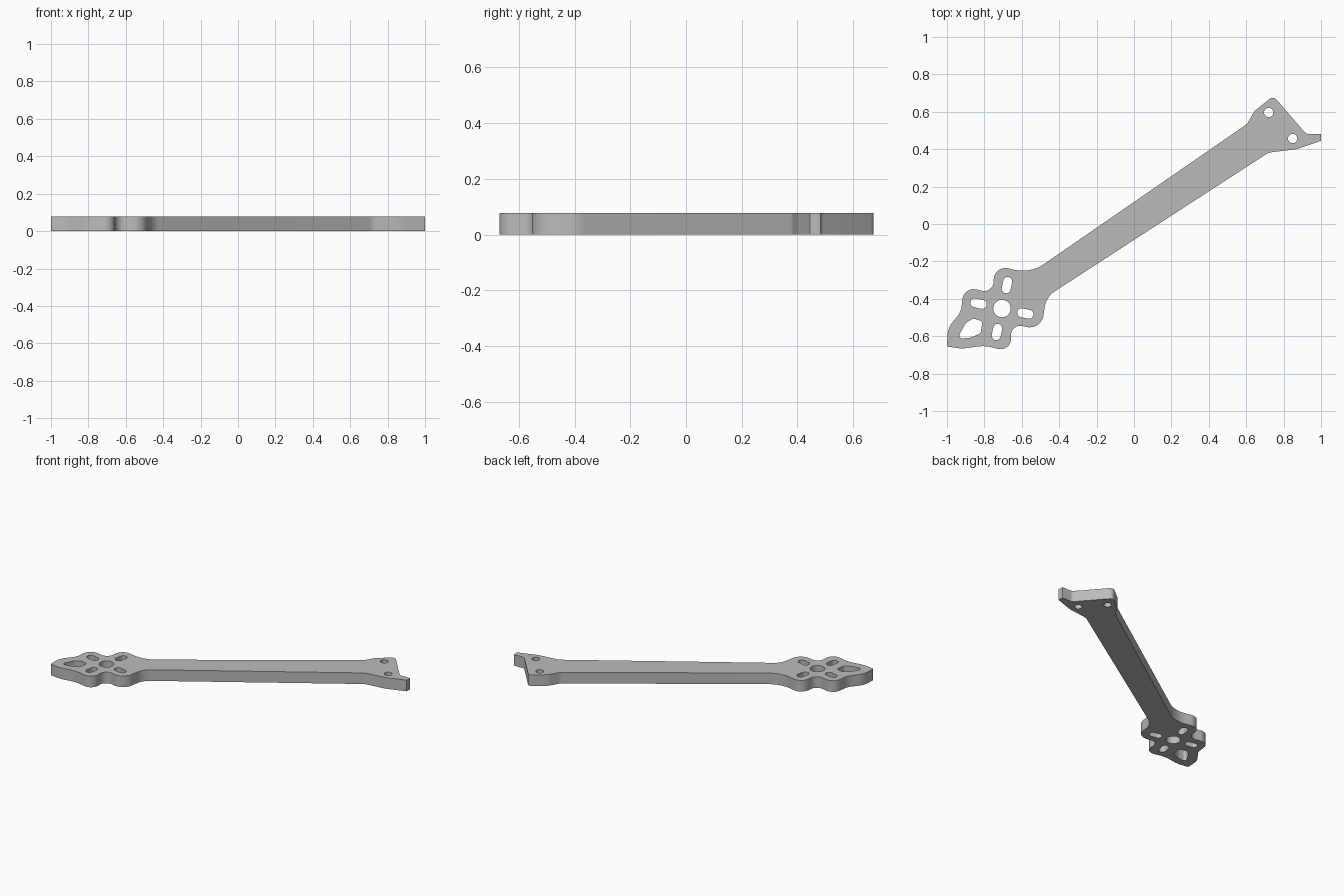
import bpy
import math
from mathutils import Vector

THICKNESS = 0.078
MOTOR = Vector((-0.706, -0.452))

cube = bpy.data.objects.get("Cube")
if cube:
    bpy.data.objects.remove(cube, do_unlink=True)


def fillet(corners, steps=8):
    """Round each (x, y, radius) corner of a closed polygon."""
    pts = [Vector(c[:2]) for c in corners]
    out = []
    for i, (p, c) in enumerate(zip(pts, corners)):
        a, b = pts[i - 1] - p, pts[(i + 1) % len(pts)] - p
        if c[2] == 0:
            out.append(p)
            continue
        half = a.angle(b) / 2
        reach = min(c[2] / math.tan(half), a.length * 0.49, b.length * 0.49)
        radius = reach * math.tan(half)
        mid = (a.normalized() + b.normalized()).normalized()
        centre = p + mid * (radius / math.sin(half))
        start = p + a.normalized() * reach - centre
        sweep = start.angle_signed(p + b.normalized() * reach - centre)
        for k in range(steps + 1):
            t = -sweep * k / steps
            out.append(centre + Vector((
                start.x * math.cos(t) - start.y * math.sin(t),
                start.x * math.sin(t) + start.y * math.cos(t))))
    return out


def slot(centre, radius, stretch=0.0, angle=0.0, steps=12):
    """Round hole, or a slot when stretched along the angle."""
    axis = Vector((math.cos(angle), math.sin(angle))) * stretch
    out = []
    for side in (1, -1):
        for k in range(steps + (side == 1 or stretch > 0)):
            t = angle + side * math.pi / 2 - math.pi + math.pi * k / steps
            if side == -1:
                t = angle + math.pi / 2 + math.pi * k / steps
            out.append(centre + axis * side
                       + Vector((math.cos(t), math.sin(t))) * radius)
    return out


# Arm outline: pointed motor guard, lobes, beam, frame tab and back again
outline = fillet([
    (-1.0, -0.655, 0.01), (-0.995, -0.555, 0.12), (-0.925, -0.47, 0.1),
    (-0.91, -0.335, 0.07), (-0.755, -0.37, 0.05), (-0.745, -0.22, 0.075),
    (-0.555, -0.265, 0.2), (0.605, 0.535, 0.06), (0.645, 0.605, 0.06),
    (0.745, 0.685, 0.03), (0.92, 0.482, 0.03), (1.0, 0.482, 0),
    (1.0, 0.445, 0), (0.87, 0.4, 0.2), (0.72, 0.382, 0.08),
    (-0.47, -0.39, 0.12), (-0.495, -0.57, 0.08), (-0.66, -0.53, 0.05),
    (-0.655, -0.685, 0.075), (-0.8, -0.65, 0.2), (-0.92, -0.667, 0.2),
])

# Motor shaft hole, two frame bolt holes and the lightening window
loops = [outline, slot(MOTOR, 0.047)]
loops += [slot(Vector(c), 0.025) for c in ((0.72, 0.596), (0.848, 0.457))]
loops.append(fillet([
    (-0.945, -0.612, 0.015), (-0.9, -0.53, 0.05), (-0.86, -0.505, 0.02),
    (-0.81, -0.52, 0.02), (-0.82, -0.585, 0.02), (-0.88, -0.61, 0.05),
]))

# Four motor screw slots around the shaft
for quarter in range(4):
    a = math.radians(78 + 90 * quarter)
    centre = MOTOR + Vector((math.cos(a), math.sin(a))) * 0.128
    loops.append(slot(centre, 0.024, 0.02, a))

# Filled and extruded plate
curve = bpy.data.curves.new("arm_profile", "CURVE")
curve.dimensions = "2D"
curve.fill_mode = "BOTH"
curve.extrude = THICKNESS / 2
for loop in loops:
    spline = curve.splines.new("POLY")
    spline.points.add(len(loop) - 1)
    for point, co in zip(spline.points, loop):
        point.co = (co.x, co.y, 0, 1)
    spline.use_cyclic_u = True

helper = bpy.data.objects.new("arm_profile", curve)
bpy.context.collection.objects.link(helper)
bpy.context.view_layer.update()
graph = bpy.context.evaluated_depsgraph_get()
mesh = bpy.data.meshes.new_from_object(helper.evaluated_get(graph))
bpy.data.objects.remove(helper, do_unlink=True)

arm = bpy.data.objects.new("motor_arm", mesh)
bpy.context.collection.objects.link(arm)
arm.location.z = THICKNESS / 2

# Plain grey material
grey = bpy.data.materials.new("plain_grey")
grey.use_nodes = True
grey.diffuse_color = (0.5, 0.5, 0.5, 1)
grey.node_tree.nodes["Principled BSDF"].inputs["Base Color"].default_value = (0.5, 0.5, 0.5, 1)
mesh.materials.clear()
mesh.materials.append(grey)

# Weld the walls to the faces, then smooth the rounded walls
bpy.ops.object.select_all(action="DESELECT")
arm.select_set(True)
bpy.context.view_layer.objects.active = arm
bpy.ops.object.mode_set(mode="EDIT")
bpy.ops.mesh.select_all(action="SELECT")
bpy.ops.mesh.remove_doubles(threshold=0.0002)
bpy.ops.mesh.normals_make_consistent(inside=False)
bpy.ops.object.mode_set(mode="OBJECT")
bpy.ops.object.shade_smooth_by_angle(angle=math.radians(35))
